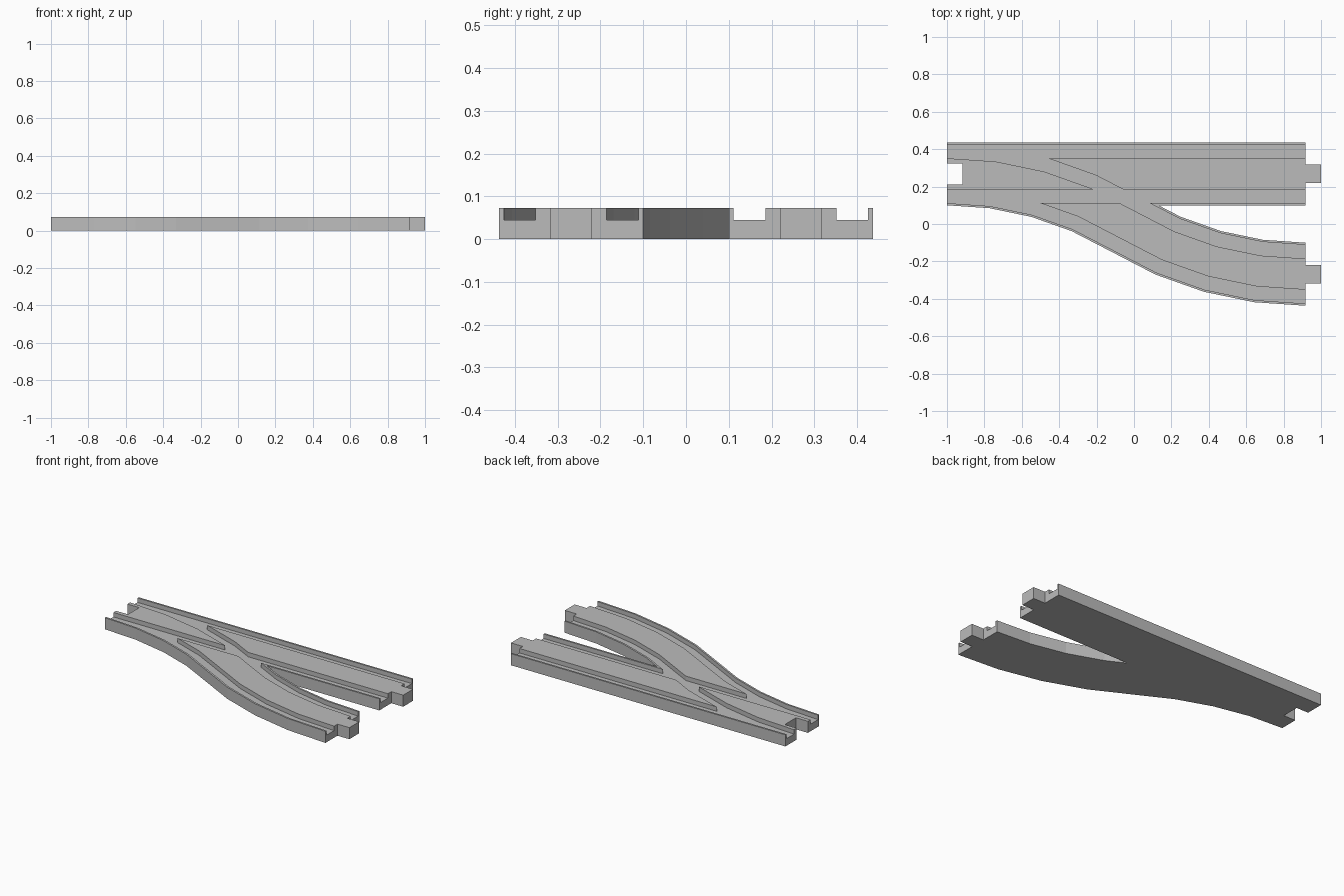
import bpy, bmesh, math

if "Cube" in bpy.data.objects:
    bpy.data.objects.remove(bpy.data.objects["Cube"], do_unlink=True)

HEIGHT, FLOOR = 0.073, 0.045        # deck top and groove floor
X0, X1, TAB_END = -1.0, 0.917, 1.0  # track ends and connector tips
YC, HALF = 0.2685, 0.1685           # track centre offset and half width
G_IN, G_OUT = 0.083, 0.157          # wheel groove offsets from track centre
TAB, NOTCH, NOTCH_X = 0.049, 0.056, -0.917
STEPS = 4                           # segments per arc

plastic = bpy.data.materials.new("grey_plastic")
plastic.use_nodes = True
GREY = (0.5, 0.5, 0.5, 1.0)
plastic.diffuse_color = GREY
plastic.node_tree.nodes["Principled BSDF"].inputs["Base Color"].default_value = GREY


def prism(name, outline, z0, z1):
    """Extrude a counter-clockwise outline from z0 to z1."""
    bm = bmesh.new()
    base = bm.faces.new([bm.verts.new((x, y, z0)) for x, y in outline])
    top = bmesh.ops.extrude_face_region(bm, geom=[base])["geom"]
    bmesh.ops.translate(bm, vec=(0, 0, z1 - z0),
                        verts=[g for g in top if isinstance(g, bmesh.types.BMVert)])
    bmesh.ops.recalc_face_normals(bm, faces=bm.faces)
    mesh = bpy.data.meshes.new(name)
    bm.to_mesh(mesh)
    bm.free()
    obj = bpy.data.objects.new(name, mesh)
    bpy.context.collection.objects.link(obj)
    mesh.materials.append(plastic)
    return obj


def s_curve(offset):
    """Branch line shifted sideways: two mirrored arcs from left to right end."""
    half_x = (X1 - X0) / 2
    theta = 2 * math.atan(YC / half_x)
    radius = half_x / math.sin(theta)
    angles = [theta * i / STEPS for i in range(STEPS + 1)]
    r1, r2 = radius + offset, radius - offset
    first = [(X0 + r1 * math.sin(a), YC - radius + r1 * math.cos(a)) for a in angles]
    second = [(X1 - r2 * math.sin(a), -YC + radius - r2 * math.cos(a))
              for a in reversed(angles[:-1])]
    return first + second


def tab(yc):
    """Connector tab points on the right end, going up."""
    return [(X1, yc - TAB), (TAB_END, yc - TAB), (TAB_END, yc + TAB), (X1, yc + TAB)]


# Forked track body: branch edge, tabs, fork, straight edge and left notch
inner_edge = YC - HALF
upper = s_curve(HALF)
below = [p for p in upper if p[1] < inner_edge]
(ax, ay), (bx, by) = upper[len(upper) - len(below) - 1], below[0]
fork = (ax + (bx - ax) * (ay - inner_edge) / (ay - by), inner_edge)
outline = (s_curve(-HALF) + tab(-YC) + below[::-1] + [fork, (X1, inner_edge)]
           + tab(YC) + [(X1, YC + HALF), (X0, YC + HALF),
                        (X0, YC + NOTCH), (NOTCH_X, YC + NOTCH),
                        (NOTCH_X, YC - NOTCH), (X0, YC - NOTCH)])
body = prism("track_switch", outline, 0, HEIGHT)

# Wheel grooves along the straight track and the branch
END = 0.05
for lo, hi in ((-G_OUT, -G_IN), (G_IN, G_OUT)):
    straight = [(X0 - END, YC + lo), (X1 + END, YC + lo),
                (X1 + END, YC + hi), (X0 - END, YC + hi)]
    low = [(X0 - END, YC + lo)] + s_curve(lo) + [(X1 + END, -YC + lo)]
    high = [(X0 - END, YC + hi)] + s_curve(hi) + [(X1 + END, -YC + hi)]
    for shape in (straight, low + high[::-1]):
        cutter = prism("groove_cutter", shape, FLOOR, HEIGHT + 0.05)
        cutter.hide_render = True
        mod = body.modifiers.new("groove", 'BOOLEAN')
        mod.operation, mod.solver, mod.object = 'DIFFERENCE', 'EXACT', cutter
        bpy.context.view_layer.objects.active = body
        bpy.ops.object.modifier_apply(modifier=mod.name)
        bpy.data.objects.remove(cutter, do_unlink=True)
